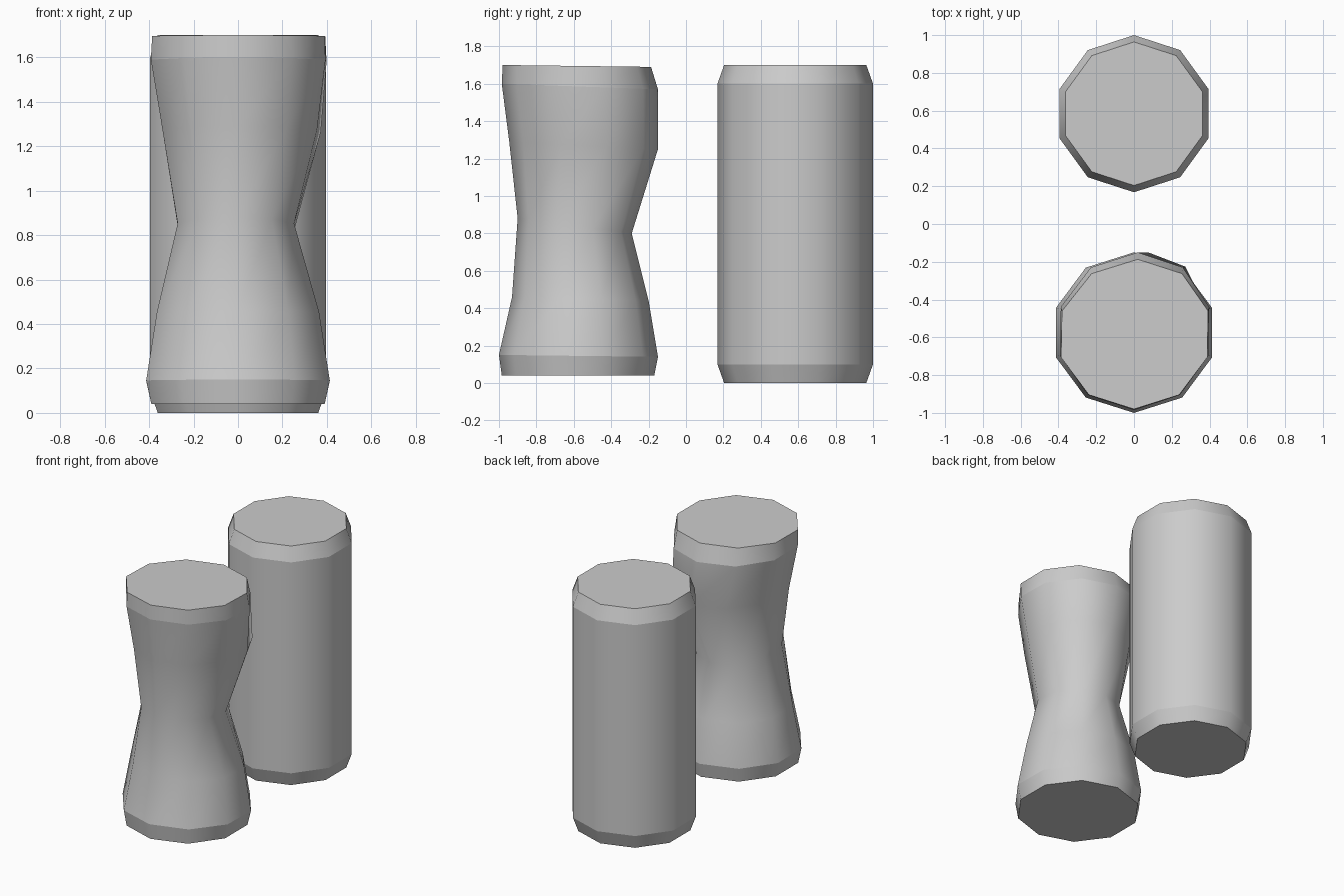
import bpy, bmesh, math

if "Cube" in bpy.data.objects:
    bpy.data.objects.remove(bpy.data.objects["Cube"])

SIDES = 10


def barrel(name, rings, sharp_rings):
    """Loft rings of (x_centre, front_y, back_y, half_width, front_z, back_z, back_shift)."""
    bm = bmesh.new()
    loops = []
    for cx, fy, by, hw, fz, bz, shift in rings:
        cy, ry = (fy + by) / 2, (by - fy) / 2
        rx = hw / math.cos(math.pi / SIDES)
        loop = []
        for i in range(SIDES):
            a = math.pi / 2 + 2 * math.pi * i / SIDES
            t = (math.sin(a) + 1) / 2
            x = cx + rx * math.cos(a) + shift * t ** 3
            loop.append(bm.verts.new((x, cy + ry * math.sin(a), fz + (bz - fz) * t)))
        loops.append(loop)
    # smooth side walls
    for lo, hi in zip(loops, loops[1:]):
        for i in range(SIDES):
            j = (i + 1) % SIDES
            bm.faces.new((lo[i], lo[j], hi[j], hi[i])).smooth = True
    # flat end caps
    bm.faces.new(loops[0][::-1])
    bm.faces.new(loops[-1])
    # crisp lips
    for k in sharp_rings:
        for i in range(SIDES):
            bm.edges.get((loops[k][i], loops[k][(i + 1) % SIDES])).smooth = False
    bmesh.ops.recalc_face_normals(bm, faces=bm.faces)
    mesh = bpy.data.meshes.new(name)
    bm.to_mesh(mesh)
    bm.free()
    obj = bpy.data.objects.new(name, mesh)
    bpy.context.collection.objects.link(obj)
    return obj


# intact barrel at the back
def round_ring(r, z, cy=0.584):
    return (0, cy - r, cy + r, r * math.cos(math.pi / SIDES), z, z, 0)


barrel("intact_barrel",
       [round_ring(0.38, 0), round_ring(0.416, 0.1),
        round_ring(0.416, 1.6), round_ring(0.38, 1.7)],
       (0, 1, 2, 3))

# crushed barrel at the front, pinched at the waist
barrel("crushed_barrel", [
    (0.00, -0.985, -0.17, 0.39, 0.04, 0.04, 0),
    (0.00, -1.00, -0.15, 0.413, 0.15, 0.14, 0),
    (0.00, -0.93, -0.20, 0.365, 0.46, 0.44, 0),
    (-0.01, -0.90, -0.29, 0.262, 0.88, 0.80, 0.01),
    (0.005, -0.945, -0.15, 0.348, 1.29, 1.25, 0.07),
    (0.00, -0.985, -0.15, 0.393, 1.60, 1.57, 0.02),
    (0.00, -0.98, -0.187, 0.387, 1.70, 1.69, 0.02),
], (0, 1, 5, 6))
